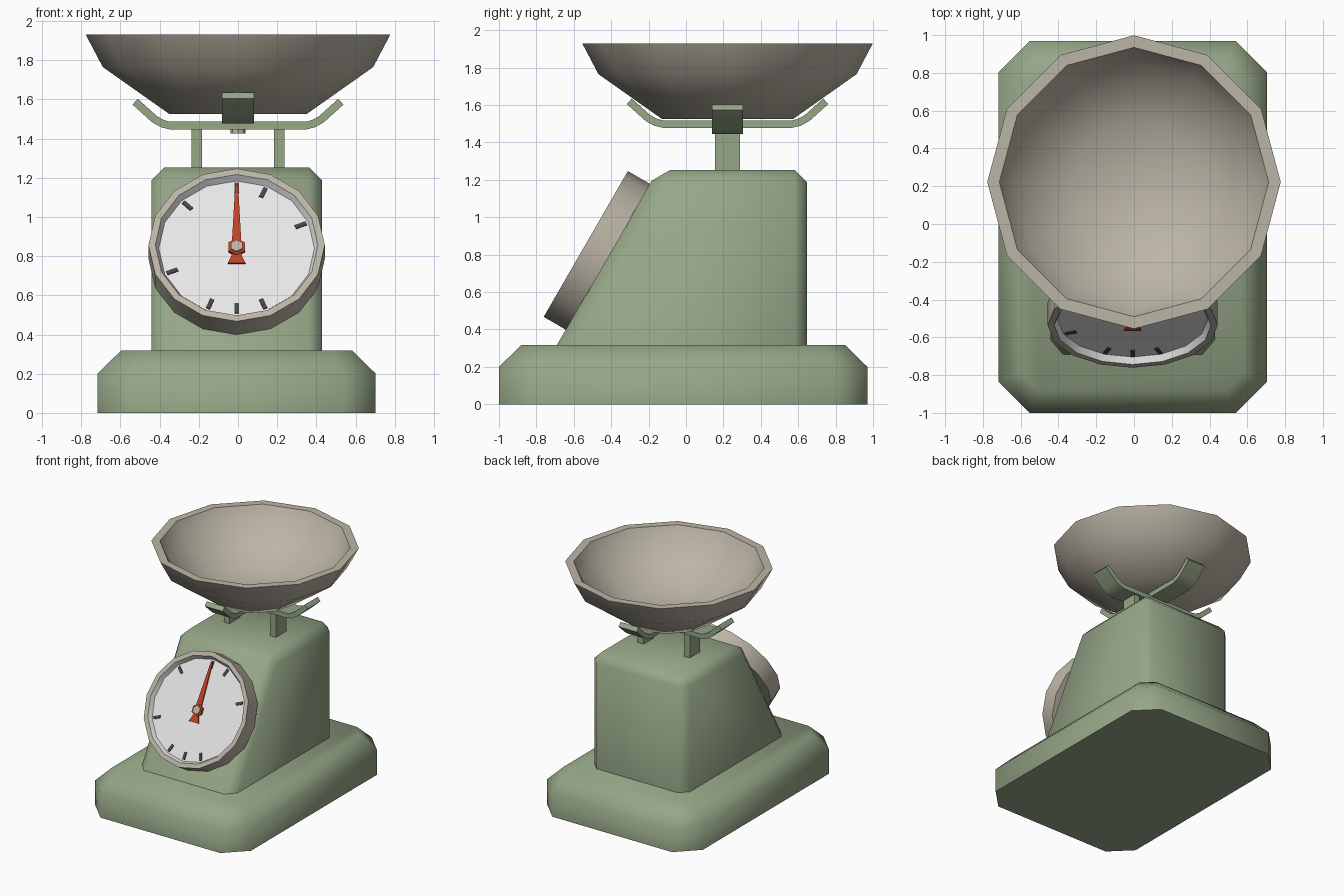
import bpy, bmesh, math
from mathutils import Matrix, Vector

if "Cube" in bpy.data.objects:
    bpy.data.objects.remove(bpy.data.objects["Cube"])


def material(name, rgb):
    m = bpy.data.materials.new(name)
    m.diffuse_color = (*rgb, 1)
    m.use_nodes = True
    m.node_tree.nodes["Principled BSDF"].inputs["Base Color"].default_value = m.diffuse_color
    return m


GREEN = material("sage_green", (0.305, 0.386, 0.245))
STEEL = material("warm_metal", (0.50, 0.46, 0.38))
WHITE = material("dial_white", (0.80, 0.80, 0.80))
DARK = material("tick_grey", (0.06, 0.06, 0.065))
RED = material("pointer_red", (0.54, 0.05, 0.02))


def loft(name, rings, mats, slots=None, matrix=Matrix(), bevel=0, keep_below=None, angle=50):
    """Skin a stack of equal-length rings, cap both ends; slots gives a material per band."""
    bm = bmesh.new()
    vr = [[bm.verts.new(matrix @ Vector(p)) for p in r] for r in rings]
    n = len(rings[0])
    bm.faces.new(vr[0])
    for k in range(len(vr) - 1):
        for i in range(n):
            j = (i + 1) % n
            f = bm.faces.new((vr[k][i], vr[k][j], vr[k + 1][j], vr[k + 1][i]))
            f.material_index = slots[k] if slots else 0
    bm.faces.new(vr[-1]).material_index = slots[-1] if slots else 0
    bmesh.ops.recalc_face_normals(bm, faces=bm.faces)
    if bevel:
        edges = [e for e in bm.edges if max(v.co.z for v in e.verts) > keep_below]
        bmesh.ops.bevel(bm, geom=edges, offset=bevel, segments=1, affect='EDGES', profile=0.5)
        bmesh.ops.recalc_face_normals(bm, faces=bm.faces)
    me = bpy.data.meshes.new(name)
    bm.to_mesh(me)
    bm.free()
    for m in mats:
        me.materials.append(m)
    ob = bpy.data.objects.new(name, me)
    bpy.context.collection.objects.link(ob)
    bpy.ops.object.select_all(action='DESELECT')
    ob.select_set(True)
    bpy.context.view_layer.objects.active = ob
    bpy.ops.object.shade_smooth_by_angle(angle=math.radians(angle))
    return ob


def circle(r, z, n, phase=math.pi / 2):
    return [(r * math.cos(phase + 2 * math.pi * i / n), r * math.sin(phase + 2 * math.pi * i / n), z)
            for i in range(n)]


def lathe(name, profile, n, mats, **kw):
    return loft(name, [circle(r, z, n) for r, z in profile], mats, **kw)


def plate(name, outline, z0, z1, mat, matrix):
    return loft(name, [[(x, y, z) for x, y in outline] for z in (z0, z1)], [mat], matrix=matrix, angle=20)


def chamfered(hx, hy, c, z):
    q = [(hx, hy - c), (hx - c, hy), (c - hx, hy), (-hx, hy - c),
         (-hx, c - hy), (c - hx, -hy), (hx - c, -hy), (hx, c - hy)]
    return [(x, y, z) for x, y in q]


SHIFT = -0.007
CY = 0.222  # centre of the pan and its support

# base plinth
loft("base", [chamfered(0.71, 0.985, 0.165, 0), chamfered(0.71, 0.985, 0.165, 0.2),
              chamfered(0.59, 0.865, 0.095, 0.318)], [GREEN],
     matrix=Matrix.Translation((SHIFT, -0.015, 0)))

# housing with sloping front
side = [(-0.70, 0.30), (0.646, 0.30), (0.646, 1.253), (-0.15, 1.253)]
loft("housing", [[(x + SHIFT, y, z) for y, z in side] for x in (-0.435, 0.435)], [GREEN],
     bevel=0.066, keep_below=0.5)

# dial frame: local z points out of the sloping front
c, s = 0.5, math.sqrt(0.75)
D = Matrix(((1, 0, 0, SHIFT), (0, c, -s, -0.419), (0, s, c, 0.7895), (0, 0, 0, 1)))
lathe("dial_case", [(0.45, -0.005), (0.45, 0.135), (0.415, 0.135), (0.397, 0.10)], 16,
      [STEEL, WHITE], slots=[0, 0, 1, 1], matrix=D, angle=40)

# dial ticks
for k in (0, 1, 3, 7, 8, 9, 11, 14):
    rot = D @ Matrix.Rotation(-k * math.pi / 8, 4, 'Z')
    plate("dial_tick", [(-0.011, 0.325), (0.011, 0.325), (0.011, 0.385), (-0.011, 0.385)],
          0.098, 0.106, DARK, rot)

# pointer and hub
plate("pointer", [(-0.045, -0.095), (0.045, -0.095), (0.018, -0.03), (0.024, 0.03),
                  (0.007, 0.37), (-0.007, 0.37), (-0.024, 0.03), (-0.018, -0.03)],
      0.106, 0.116, RED, D)
lathe("pointer_hub", [(0.048, 0.099), (0.048, 0.12)], 6, [RED], matrix=D, angle=20)
lathe("hub_cap", [(0.034, 0.115), (0.034, 0.13)], 6, [STEEL], matrix=D, angle=20)

# posts between housing and cross support
for sx in (-1, 1):
    loft("post", [[(sx * 0.211 + a * 0.026, CY + b * 0.067, z)
                   for a, b in ((-1, -1), (1, -1), (1, 1), (-1, 1))] for z in (1.24, 1.455)], [GREEN])

# crossed support straps with upturned ends
half = [(0.345, 0), (0.385, 0.01), (0.425, 0.032), (0.525, 0.122)]
path = [Vector((-x, z)) for x, z in reversed(half)] + [Vector(p) for p in half]


def strap(name, z0, turn):
    rings = []
    for i, p in enumerate(path):
        t = (path[min(i + 1, len(path) - 1)] - path[max(i - 1, 0)]).normalized()
        nrm = Vector((-t.y, t.x)) * 0.02
        a, b = p - nrm, p + nrm
        rings.append([(a.x, -0.082, a.y), (a.x, 0.082, a.y), (b.x, 0.082, b.y), (b.x, -0.082, b.y)])
    loft(name, rings, [GREEN],
         matrix=Matrix.Translation((0, CY, z0)) @ Matrix.Rotation(turn, 4, 'Z'))


strap("support_strap_across", 1.466, 0)
strap("support_strap_along", 1.498, math.pi / 2)

# bolt under the straps
lathe("support_bolt", [(0.038, 1.425), (0.038, 1.47)], 8, [STEEL],
      matrix=Matrix.Translation((0, CY, 0)), angle=30)

# weighing pan
lathe("pan", [(0.35, 1.525), (0.69, 1.765), (0.777, 1.93), (0.713, 1.93), (0.64, 1.79), (0.325, 1.575)],
      12, [STEEL], matrix=Matrix.Translation((0, CY, 0)))
